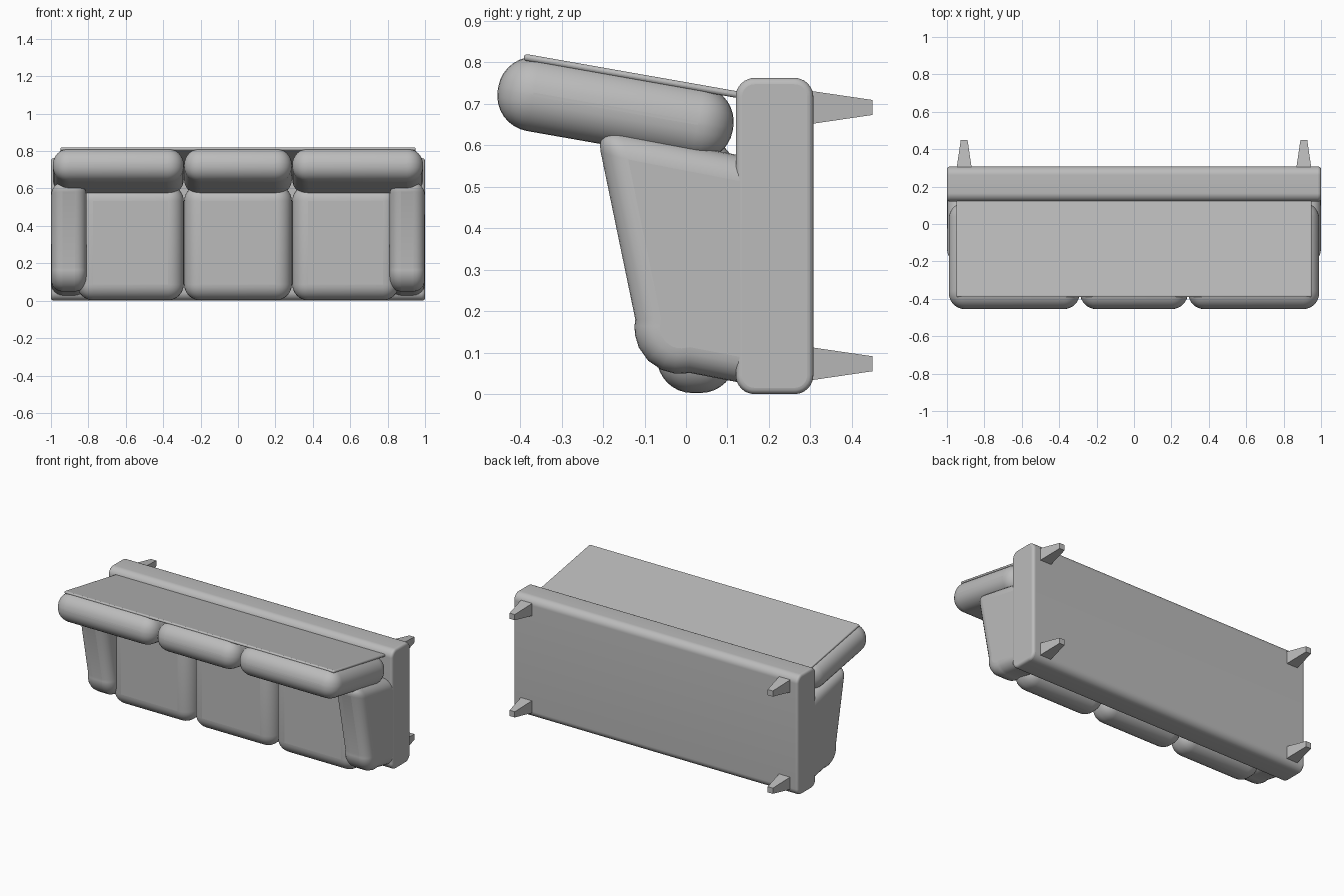
import bpy, bmesh, math
from mathutils import Matrix, Vector

cube = bpy.data.objects.get("Cube")
if cube:
    bpy.data.objects.remove(cube, do_unlink=True)

grey = bpy.data.materials.new("upholstery grey")
grey.use_nodes = True
COLOR = (0.5, 0.5, 0.5, 1)
grey.diffuse_color = COLOR
grey.node_tree.nodes["Principled BSDF"].inputs["Base Color"].default_value = COLOR


def finish(bm, name, bevel=0, segments=8, smooth=True):
    bmesh.ops.recalc_face_normals(bm, faces=bm.faces)
    mesh = bpy.data.meshes.new(name)
    bm.to_mesh(mesh)
    bm.free()
    mesh.materials.append(grey)
    obj = bpy.data.objects.new(name, mesh)
    bpy.context.collection.objects.link(obj)
    if bevel:
        mod = obj.modifiers.new("rounding", "BEVEL")
        mod.width = bevel
        mod.segments = segments
        mod.limit_method = "ANGLE"
        mod.angle_limit = math.radians(30)
    if smooth:
        bpy.ops.object.select_all(action="DESELECT")
        obj.select_set(True)
        bpy.context.view_layer.objects.active = obj
        bpy.ops.object.shade_smooth_by_angle(angle=math.radians(35))
    return obj


def box(name, center, size, bevel, tilt=0, segments=8):
    """Rounded box, tilted about the x axis."""
    bm = bmesh.new()
    bmesh.ops.create_cube(bm, size=1)
    m = (Matrix.Translation(center) @ Matrix.Rotation(tilt, 4, "X")
         @ Matrix.Diagonal((*size, 1)))
    bm.transform(m)
    return finish(bm, name, bevel, segments)


def prism(name, points, x0, x1, bevel, segments=6):
    """Side profile of (y, z) points extruded along x."""
    bm = bmesh.new()
    face = bm.faces.new([bm.verts.new((x0, y, z)) for y, z in points])
    ext = bmesh.ops.extrude_face_region(bm, geom=[face])
    moved = [v for v in ext["geom"] if isinstance(v, bmesh.types.BMVert)]
    bmesh.ops.translate(bm, verts=moved, vec=(x1 - x0, 0, 0))
    return finish(bm, name, bevel, segments)


def corner(prev, at, nxt, radius, steps=8):
    """Curve that rounds one profile corner."""
    prev, at, nxt = Vector(prev), Vector(at), Vector(nxt)
    a = at + (prev - at).normalized() * radius
    b = at + (nxt - at).normalized() * radius
    m = (a + b) / 2
    c = a + b - at
    out = []
    for i in range(steps + 1):
        d = (a - c).lerp(b - c, i / steps).normalized() * (a - c).length
        out.append(tuple(c + d))
    return out


TILT = math.radians(-10)

# Base: rounded along its length, with tighter ends
Y0, Y1, Z0, Z1 = 0.12, 0.307, 0, 0.762
ring = [(Y0, Z0), (Y1, Z0), (Y1, Z1), (Y0, Z1)]
outline = []
for i in range(4):
    outline += corner(ring[i - 1], ring[i], ring[(i + 1) % 4], 0.045)
prism("base", outline, -1, 1, 0.015, 4)

# Three seat cushions and three back cushions
for label, x0, x1, outer in (("right", -0.86, -0.29, -0.99),
                             ("middle", -0.288, 0.288, None),
                             ("left", 0.29, 0.86, 0.99)):
    box(f"seat_cushion_{label}", ((x0 + x1) / 2, 0.025, 0.31),
        (x1 - x0, 0.19, 0.615), 0.085)
    if outer:
        x0, x1 = min(x0, outer), max(x1, outer)
    box(f"back_cushion_{label}", ((x0 + x1) / 2, -0.17, 0.688),
        (x1 - x0, 0.575, 0.18), 0.086, TILT)

# Thin panel behind the back cushions
box("back_panel", (0, -0.115, 0.764), (1.9, 0.56, 0.016), 0.007, TILT, 3)

# Arms: leaning slab with one large rounded corner
top_front, low_front = (-0.218, 0.643), (-0.1, 0.072)
low_rear, top_rear = (0.21, 0.012), (0.21, 0.56)
arm = [top_front] + corner(top_front, low_front, low_rear, 0.11) + [low_rear, top_rear]
for label, s in (("left", 1), ("right", -1)):
    prism(f"arm_{label}", arm, s * 0.81, s * 0.999, 0.065)

# Four tapered square legs
for side, x in (("left", 0.908), ("right", -0.908)):
    for end, z in (("front", 0.073), ("rear", 0.691)):
        bm = bmesh.new()
        bmesh.ops.create_cone(bm, cap_ends=True, segments=4, depth=0.15,
                              radius1=0.04 * math.sqrt(2),
                              radius2=0.018 * math.sqrt(2))
        bm.transform(Matrix.Translation((x, 0.375, z))
                     @ Matrix.Rotation(math.radians(-90), 4, "X")
                     @ Matrix.Rotation(math.radians(45), 4, "Z"))
        finish(bm, f"leg_{end}_{side}", smooth=False)
